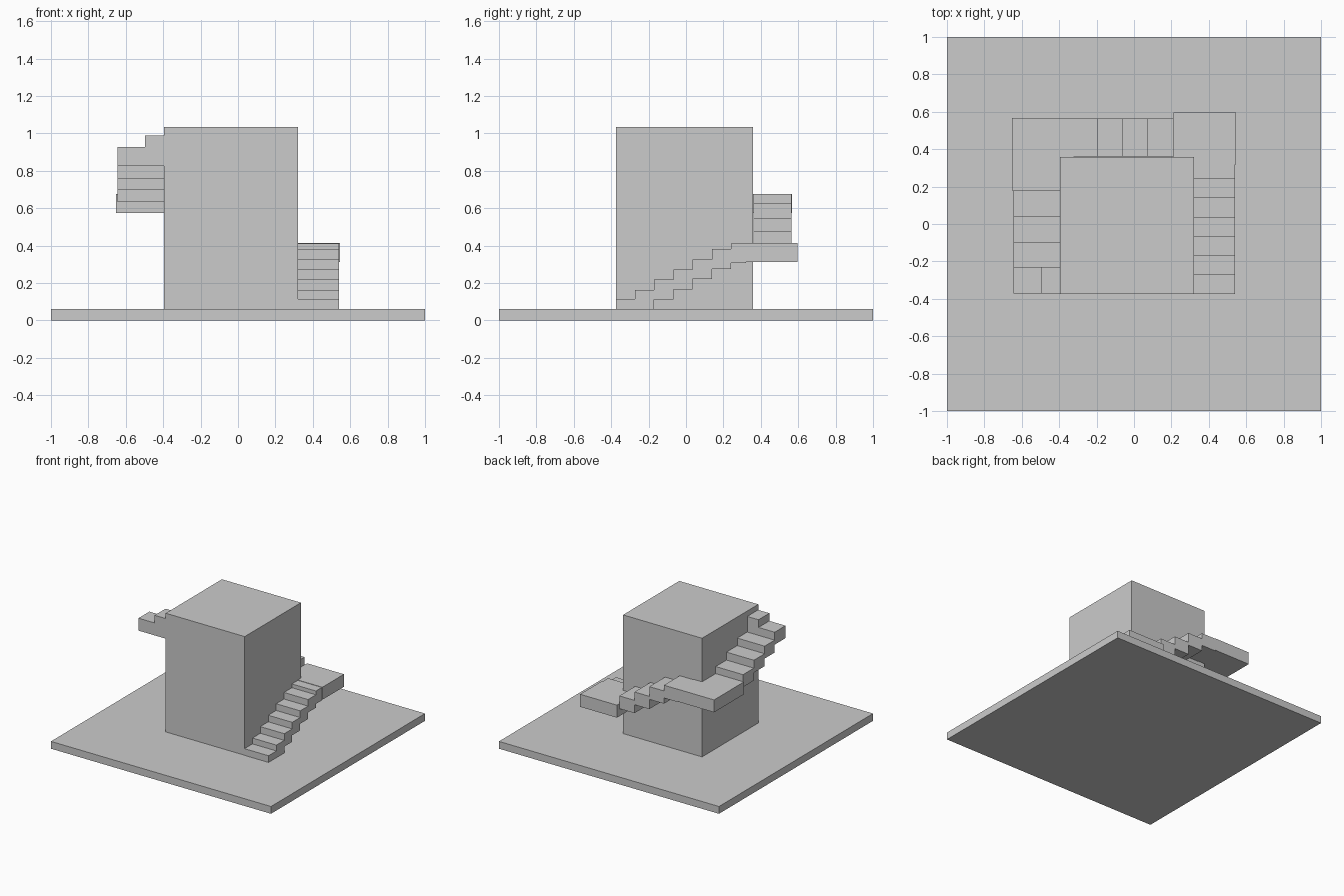
import bpy
import bmesh

if "Cube" in bpy.data.objects:
    bpy.data.objects.remove(bpy.data.objects["Cube"])


def box(name, x0, x1, y0, y1, z0, z1):
    me = bpy.data.meshes.new(name)
    bm = bmesh.new()
    bmesh.ops.create_cube(bm, size=1)
    for v in bm.verts:
        v.co = ((x0 + x1) / 2 + v.co.x * (x1 - x0),
                (y0 + y1) / 2 + v.co.y * (y1 - y0),
                (z0 + z1) / 2 + v.co.z * (z1 - z0))
    bm.to_mesh(me)
    bm.free()
    ob = bpy.data.objects.new(name, me)
    bpy.context.collection.objects.link(ob)
    return ob


def flight(name, axis, a, b, edges, tops, thick):
    """Stepped slab extruded from a to b; edges run along the climbing direction."""
    upper, lower = [], []
    for i, top in enumerate(tops):
        e0, e1 = edges[i], edges[i + 1]
        upper += [(e0, top), (e1, top)]
        bottom = max(top - thick, 0.06)
        lower += [(e0, bottom), (e1, bottom)]
    profile = []
    for p in upper + lower[::-1]:
        if p not in profile:
            profile.append(p)
    place = (lambda s, w, z: (w, s, z)) if axis == 'Y' else (lambda s, w, z: (s, w, z))
    bm = bmesh.new()
    face = bm.faces.new([bm.verts.new(place(s, a, z)) for s, z in profile])
    ext = bmesh.ops.extrude_face_region(bm, geom=[face])
    shift = (b - a, 0, 0) if axis == 'Y' else (0, b - a, 0)
    bmesh.ops.translate(bm, vec=shift,
                        verts=[g for g in ext['geom'] if isinstance(g, bmesh.types.BMVert)])
    bmesh.ops.recalc_face_normals(bm, faces=bm.faces)
    me = bpy.data.meshes.new(name)
    bm.to_mesh(me)
    bm.free()
    bpy.context.collection.objects.link(bpy.data.objects.new(name, me))


# Ground slab and central tower
box("base_slab", -1, 1, -1, 1, 0, 0.06)
box("tower", -0.396, 0.322, -0.373, 0.357, 0.06, 1.035)

# Right flight climbing to the back, then corner landing
flight("right_stairs", 'Y', 0.322, 0.54,
       [-0.375, -0.272, -0.17, -0.067, 0.036, 0.138, 0.24, 0.32],
       [0.115, 0.163, 0.218, 0.272, 0.327, 0.381, 0.412], 0.106)
box("back_right_landing", 0.21, 0.545, 0.317, 0.597, 0.312, 0.415)

# Back flight climbing to the left, then corner landing
flight("back_stairs", 'X', 0.36, 0.565,
       [0.21, 0.072, -0.062, -0.195, -0.325],
       [0.479, 0.548, 0.628, 0.675], 0.105)
box("back_left_landing", -0.652, -0.32, 0.18, 0.567, 0.575, 0.677)

# Left flight climbing to the front, with a small entry step beside the tower
flight("left_stairs", 'Y', -0.645, -0.396,
       [0.18, 0.04, -0.1, -0.23, -0.371],
       [0.735, 0.80, 0.862, 0.927], 0.102)
box("entry_step", -0.498, -0.396, -0.371, -0.23, 0.90, 0.99)
